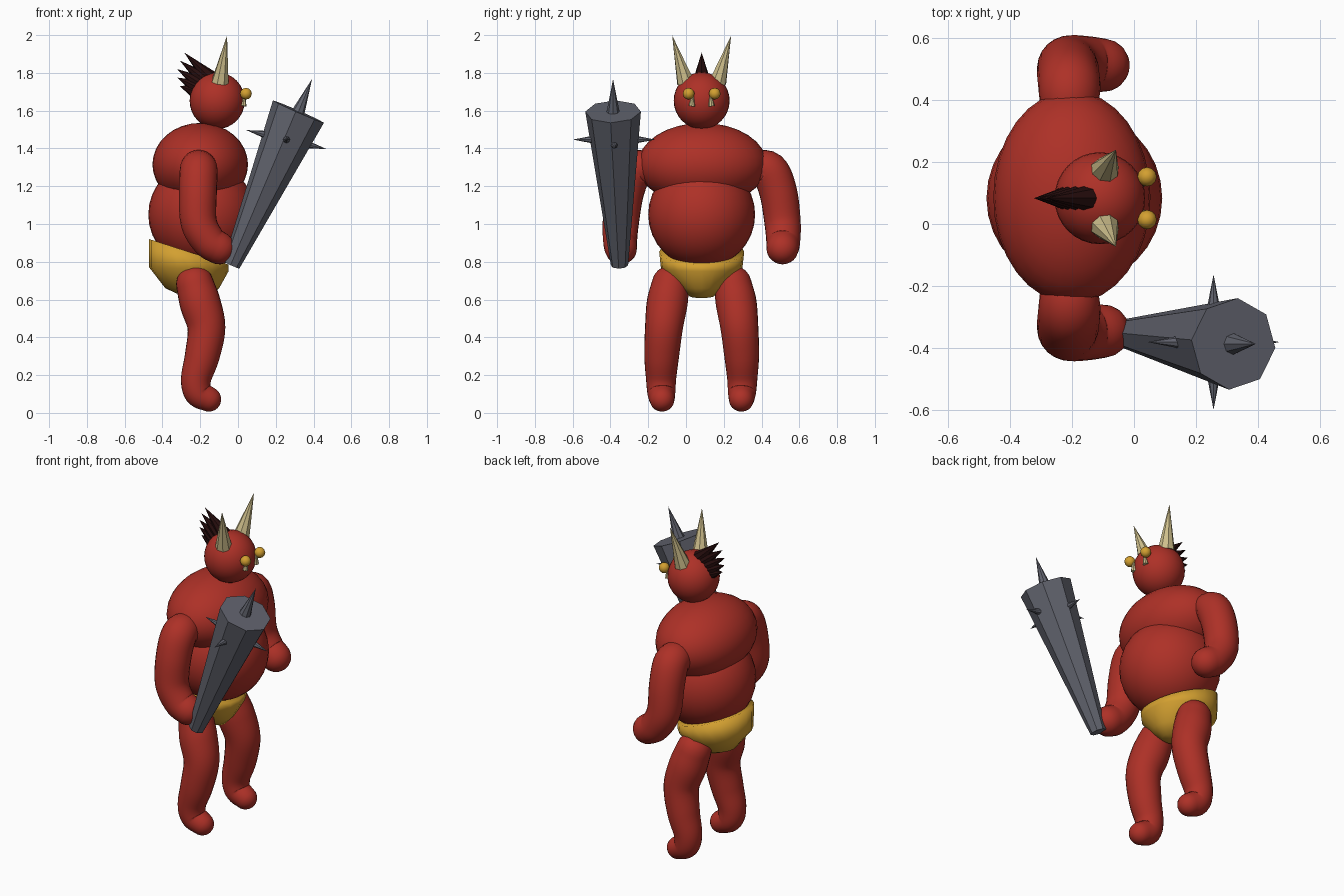
import bpy, bmesh, math
from mathutils import Vector

if "Cube" in bpy.data.objects:
    bpy.data.objects.remove(bpy.data.objects["Cube"], do_unlink=True)

MID = 0.083  # the body's plane of symmetry, in y


def material(name, rgb):
    m = bpy.data.materials.new(name)
    m.use_nodes = True
    m.diffuse_color = (*rgb, 1)
    bsdf = next(n for n in m.node_tree.nodes if n.type == "BSDF_PRINCIPLED")
    bsdf.inputs["Base Color"].default_value = (*rgb, 1)
    return m


RED = material("red skin", (0.42, 0.03, 0.02))
GOLD = material("gold", (0.65, 0.35, 0.03))
GREY = material("iron grey", (0.12, 0.125, 0.155))
HORN = material("horn cream", (0.62, 0.52, 0.26))
DARK = material("dark hair", (0.02, 0.004, 0.004))


def finish(bm, name, mat, smooth):
    bmesh.ops.recalc_face_normals(bm, faces=bm.faces)
    mesh = bpy.data.meshes.new(name)
    bm.to_mesh(mesh)
    bm.free()
    for p in mesh.polygons:
        p.use_smooth = smooth
    mesh.materials.append(mat)
    ob = bpy.data.objects.new(name, mesh)
    bpy.context.collection.objects.link(ob)
    return ob


def ball(name, mat, centre, radii, seg=32):
    bm = bmesh.new()
    bmesh.ops.create_uvsphere(bm, u_segments=seg, v_segments=seg // 2, radius=1)
    bmesh.ops.scale(bm, vec=radii, verts=bm.verts)
    bmesh.ops.translate(bm, vec=centre, verts=bm.verts)
    return finish(bm, name, mat, True)


def cone(name, mat, base, tip, r1, r2=0.0, sides=8):
    base, tip = Vector(base), Vector(tip)
    axis = tip - base
    bm = bmesh.new()
    bmesh.ops.create_cone(bm, cap_ends=True, segments=sides, radius1=r1,
                          radius2=r2, depth=axis.length)
    bmesh.ops.rotate(bm, verts=bm.verts, matrix=axis.to_track_quat("Z", "Y").to_matrix())
    bmesh.ops.translate(bm, vec=(base + tip) / 2, verts=bm.verts)
    return finish(bm, name, mat, False)


def loft(name, mat, rings):
    """Skin closed loops of points and cap both ends."""
    bm = bmesh.new()
    loops = [[bm.verts.new(p) for p in ring] for ring in rings]
    n = len(loops[0])
    for a, b in zip(loops, loops[1:]):
        for i in range(n):
            j = (i + 1) % n
            bm.faces.new((a[i], a[j], b[j], b[i]))
    bm.faces.new(loops[0])
    bm.faces.new(loops[-1])
    return finish(bm, name, mat, True)


def limb(name, mat, points, steps=6, sides=24):
    """Round-ended tube through (x, y, z, radius) points."""
    pts = [Vector(p) for p in points]
    ext = [pts[0] * 2 - pts[1]] + pts + [pts[-1] * 2 - pts[-2]]
    path = []
    for k in range(1, len(ext) - 2):
        a, b, c, d = ext[k - 1:k + 3]
        for s in range(steps):
            t = s / steps
            path.append(0.5 * (2 * b + (c - a) * t + (2 * a - 5 * b + 4 * c - d) * t * t
                               + (3 * b - a - 3 * c + d) * t ** 3))
    path.append(pts[-1])
    spine = [(p.xyz, p.w) for p in path]
    tans = [(spine[min(i + 1, len(spine) - 1)][0] - spine[max(i - 1, 0)][0]).normalized()
            for i in range(len(spine))]
    rows = [(c, r, t) for (c, r), t in zip(spine, tans)]
    # hemispherical ends
    angles = [math.radians(a) for a in (18, 36, 54, 70, 84)]
    for end, sign in ((0, -1), (-1, 1)):
        c, r, t = rows[end]
        cap = [(c + t * sign * r * math.sin(a), r * math.cos(a), t) for a in angles]
        rows = cap[::-1] + rows if sign < 0 else rows + cap
    rings = []
    side = Vector((0, 1, 0))
    for c, r, t in rows:
        u = (side - t * side.dot(t)).normalized()
        side = u
        v = t.cross(u)
        rings.append([c + r * (u * math.cos(2 * math.pi * i / sides)
                               + v * math.sin(2 * math.pi * i / sides)) for i in range(sides)])
    return loft(name, mat, rings)


# Torso and head
ball("belly", RED, (-0.192, MID, 1.05), (0.283, 0.283, 0.283))
ball("chest", RED, (-0.2, MID + 0.004, 1.315), (0.253, 0.342, 0.22))
ball("head", RED, (-0.11, MID, 1.653), (0.146, 0.148, 0.15))

# Briefs: back x, front x, half width, back z, front z of each ring
BRIEFS = [(-0.47, -0.05, 0.225, 0.92, 0.785), (-0.47, -0.05, 0.215, 0.77, 0.75),
          (-0.385, -0.1, 0.12, 0.66, 0.66), (-0.32, -0.15, 0.065, 0.63, 0.608)]
rings = []
for xb, xf, w, zb, zf in BRIEFS:
    ring = []
    for i in range(20):
        a = 2 * math.pi * i / 20
        f = (1 + math.cos(a)) / 2
        ring.append((xb + (xf - xb) * f, MID + w * math.sin(a), zb + (zf - zb) * f))
    rings.append(ring)
loft("briefs", GOLD, rings)

# Limbs and face parts, with offsets from the symmetry plane
ARM = [(-0.21, 0.27, 1.29, 0.09), (-0.208, 0.355, 1.285, 0.1), (-0.212, 0.405, 1.17, 0.1),
       (-0.208, 0.428, 1.01, 0.096), (-0.155, 0.432, 0.91, 0.09), (-0.1, 0.428, 0.872, 0.086)]
LEG = [(-0.228, 0.165, 0.68, 0.1), (-0.2, 0.183, 0.58, 0.108), (-0.167, 0.2, 0.45, 0.1),
       (-0.19, 0.212, 0.3, 0.092), (-0.222, 0.215, 0.18, 0.08), (-0.21, 0.213, 0.105, 0.074),
       (-0.155, 0.21, 0.072, 0.066)]
for label, s in (("left", 1), ("right", -1)):
    for part, path in (("arm", ARM), ("leg", LEG)):
        limb(f"{label}_{part}", RED, [(x, MID + s * y, z, r) for x, y, z, r in path])
    cone(f"{label}_horn", HORN, (-0.095, MID + s * 0.085, 1.75),
         (-0.058, MID + s * 0.156, 1.998), 0.048)
    ball(f"{label}_eye", GOLD, (0.042, MID + s * 0.069, 1.69), (0.031, 0.031, 0.031), 12)
    cone(f"{label}_tusk", HORN, (0.028, MID + s * 0.052, 1.625),
         (0.036, MID + s * 0.045, 1.705), 0.017)

# Crest of hair spikes down the back of the head
CREST = [(-0.15, 1.775, -0.285, 1.908), (-0.175, 1.762, -0.308, 1.865),
         (-0.198, 1.742, -0.322, 1.82), (-0.212, 1.722, -0.322, 1.775),
         (-0.22, 1.7, -0.308, 1.73)]
for i, (x0, z0, x1, z1) in enumerate(CREST):
    cone(f"hair_spike_{i + 1}", DARK, (x0, MID, z0), (x1, MID, z1), 0.042)

# Spiked club
cone("club", GREY, (-0.035, -0.352, 0.782), (0.32, -0.386, 1.595), 0.046, 0.148)
cone("club_top_spike", GREY, (0.316, -0.386, 1.585), (0.392, -0.386, 1.768), 0.036)
hub = Vector((0.256, -0.38, 1.447))
for i, d in enumerate([(0.973, 0, -0.23), (-0.973, 0, 0.23), (0, 1, 0), (0, -1, 0)]):
    d = Vector(d)
    cone(f"club_side_spike_{i + 1}", GREY, hub + d * 0.1, hub + d * 0.218, 0.023)
